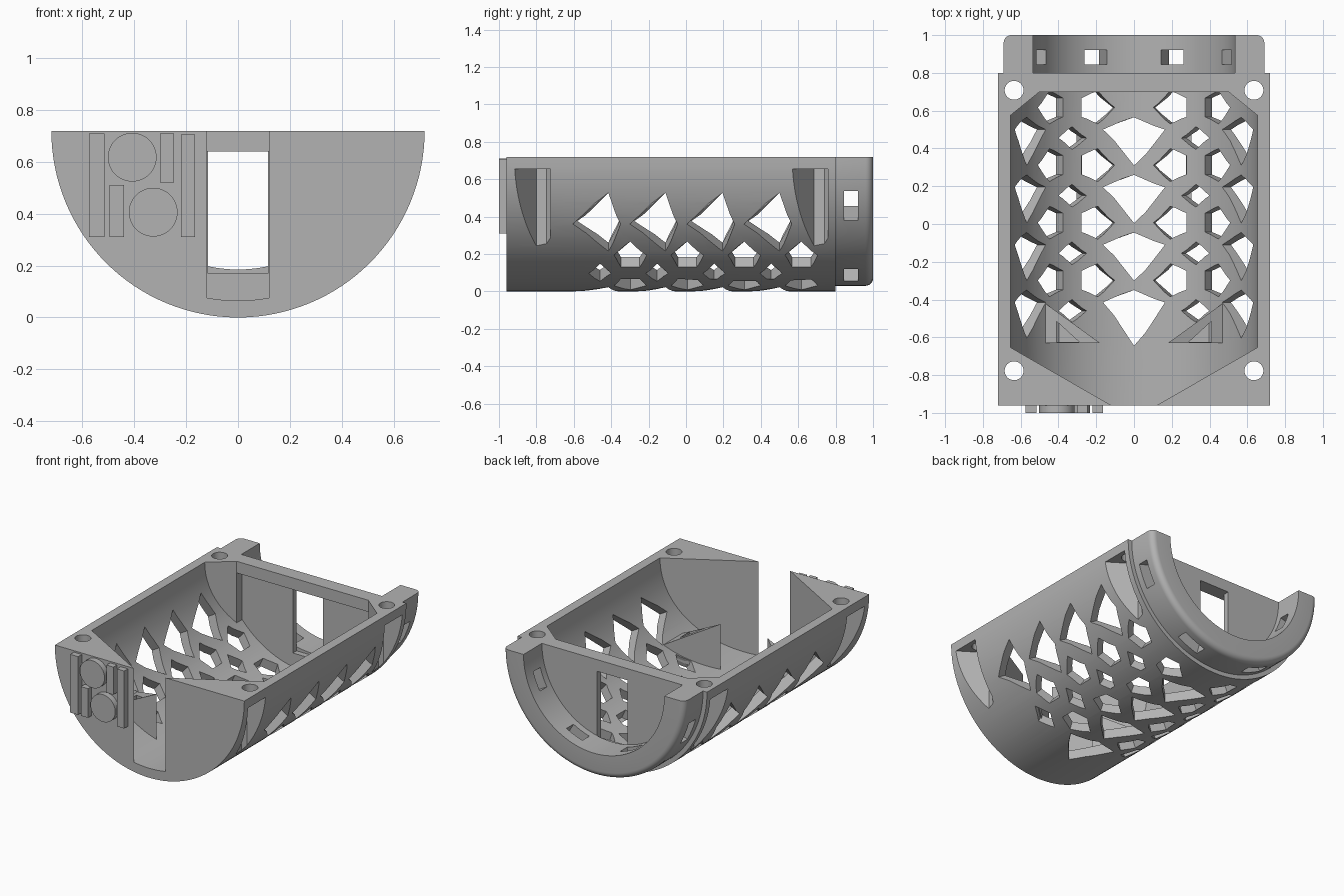
import bpy, bmesh
from math import sin, cos, pi, radians

if "Cube" in bpy.data.objects:
    bpy.data.objects.remove(bpy.data.objects["Cube"])

grey = bpy.data.materials.new("plain grey")
grey.use_nodes = True
grey.diffuse_color = (0.45, 0.45, 0.45, 1)
grey.node_tree.nodes["Principled BSDF"].inputs["Base Color"].default_value = grey.diffuse_color

R, INNER, AXIS_Z = 0.72, 0.655, 0.72
FRONT, BACK, END = -0.96, 0.8, 1.0
PITCH = 0.305


def finish(name, bm):
    bmesh.ops.recalc_face_normals(bm, faces=bm.faces)
    mesh = bpy.data.meshes.new(name)
    bm.to_mesh(mesh)
    bm.free()
    mesh.materials.append(grey)
    obj = bpy.data.objects.new(name, mesh)
    bpy.context.collection.objects.link(obj)
    return obj


def add_solid(bm, rings):
    """Join successive rings of points and cap both ends."""
    loops = [[bm.verts.new(p) for p in ring] for ring in rings]
    n = len(loops[0])
    for a, b in zip(loops, loops[1:]):
        for i in range(n):
            j = (i + 1) % n
            bm.faces.new((a[i], a[j], b[j], b[i]))
    bm.faces.new(loops[0])
    bm.faces.new(loops[-1])


def solid(name, rings):
    bm = bmesh.new()
    add_solid(bm, rings)
    return finish(name, bm)


def prism_z(name, pts, lo, hi):
    return solid(name, [[(x, y, z) for x, y in pts] for z in (lo, hi)])


def prism_y(name, pts, lo, hi):
    return solid(name, [[(x, y, z) for x, z in pts] for y in (lo, hi)])


def box(name, x0, x1, y0, y1, z0, z1):
    return prism_z(name, [(x0, y0), (x1, y0), (x1, y1), (x0, y1)], z0, z1)


def circle(cx, cy, r, n=32):
    return [(cx + r * cos(2 * pi * i / n), cy + r * sin(2 * pi * i / n)) for i in range(n)]


def combine(obj, other, operation):
    mod = obj.modifiers.new("cut", 'BOOLEAN')
    mod.operation, mod.object, mod.solver = operation, other, 'EXACT'
    bpy.context.view_layer.objects.active = obj
    bpy.ops.object.modifier_apply(modifier=mod.name)
    bpy.data.objects.remove(other)


def radial_cutter(polygons, r0, r1):
    """Cutters that point outward from the trough axis; points are (degrees, y)."""
    bm = bmesh.new()
    for poly in polygons:
        add_solid(bm, [[(r * sin(radians(a)), y, AXIS_Z - r * cos(radians(a)))
                        for a, y in poly] for r in (r0, r1)])
    return finish("radial_cutter", bm)


def smooth(obj):
    bpy.ops.object.select_all(action='DESELECT')
    obj.select_set(True)
    bpy.context.view_layer.objects.active = obj
    bpy.ops.object.shade_smooth_by_angle(angle=radians(25))


# Half-round trough
steps = 64
half = [(R * sin(t), AXIS_Z - R * cos(t))
        for t in (-pi / 2 + pi * i / steps for i in range(steps + 1))]
trough = prism_y("trough", half, FRONT, BACK)

# Cavity with solid corners, open front slot and recessed back wall
side = [(0.12, -1.1), (0.12, FRONT), (0.66, -0.65), (0.66, 0.57), (0.5, 0.7)]
cavity = prism_z("cavity", side + [(-x, y) for x, y in reversed(side)], -0.1, 1)
combine(cavity, box("recess", -0.5, 0.5, 0.6, 0.76, -0.05, 0.64), 'UNION')
combine(cavity, prism_y("bore", circle(0, AXIS_Z, INNER, 128), -1.3, 1.3), 'INTERSECT')
combine(trough, cavity, 'DIFFERENCE')
combine(trough, box("window", -0.115, 0.115, 0.73, 0.9, 0.17, 0.64), 'DIFFERENCE')

# Screw holes and the side pockets below them
pocket = [(0.8, -0.725), (0.575, -0.725), (0.55, -0.745), (0.54, -0.8), (0.8, -0.97)]
for s in (-1, 1):
    for shift in (0, 1.485):
        foot = [(s * x, y + shift) for x, y in pocket]
        combine(trough, prism_z("pocket", foot, 0.1, 0.655), 'DIFFERENCE')
        hole = circle(s * 0.635, -0.777 + shift, 0.05)
        combine(trough, prism_z("hole", hole, 0.5, 0.9), 'DIFFERENCE')

# Lattice: kites, small diamonds and pointed cells
cells = []
for k in range(4):
    y0 = -0.605 + k * PITCH
    for a in (-60, 0, 60):
        tip = y0 - 0.04 if k == 0 and a == 0 else y0
        cells.append([(a, tip), (a + 14.5, y0 + 0.19), (a, y0 + 0.255), (a - 14.5, y0 + 0.19)])
    for s in (-1, 1):
        ym = y0 + 0.145
        cells.append([(s * 22.5, ym), (s * 30, ym + 0.06), (s * 37.5, ym), (s * 30, ym - 0.06)])
        yc = y0 + 0.307
        for d in (-1, 1):
            shape = [(5, -0.05), (13, -0.087), (21, 0), (13, 0.087), (5, 0.05)]
            cells.append([(s * (30 + d * a), yc + y) for a, y in shape])
combine(trough, radial_cutter(cells, 0.6, 0.8), 'DIFFERENCE')
smooth(trough)

# Rear collar with a rounded rim and four slots
profile = [(0.535, BACK), (0.69, BACK)]
profile += [(0.65 + 0.04 * cos(t), 0.96 + 0.04 * sin(t)) for t in (pi / 12 * i for i in range(7))]
profile += [(0.535, END)]
collar = solid("rear_collar", [[(r * sin(t), y, AXIS_Z - r * cos(t)) for r, y in profile]
                               for t in (-pi / 2 + pi * i / steps for i in range(steps + 1))])
slots = [[(a - 7, 0.845), (a + 7, 0.845), (a + 7, 0.92), (a - 7, 0.92)]
         for a in (-67.5, -22.5, 22.5, 67.5)]
combine(collar, radial_cutter(slots, 0.45, 0.8), 'DIFFERENCE')
smooth(collar)

# Sloped triangular fins on the trough floor
for s, label in ((-1, "right"), (1, "left")):
    top = [(0.47, -0.42, 0.26), (0.47, -0.63, 0.26), (0.18, -0.63, 0.40)]
    fin = solid(label + "_fin", [[(s * x, y, 0) for x, y, z in top],
                                 [(s * x, y, z) for x, y, z in top]])
    combine(fin, prism_y("bore", circle(0, AXIS_Z, 0.69, 128), -1, 1), 'INTERSECT')
    well = [(s * x, y) for x, y in ((0.41, -0.515), (0.41, -0.625), (0.29, -0.625))]
    combine(fin, prism_z("well", well, 0.2, 0.6), 'DIFFERENCE')

# Raised bars and discs on the front
bars = [(-0.575, -0.515, 0.31, 0.71), (-0.495, -0.44, 0.31, 0.51),
        (-0.3, -0.247, 0.52, 0.71), (-0.22, -0.165, 0.31, 0.705)]
for i, (x0, x1, z0, z1) in enumerate(bars):
    box(f"front_bar_{i + 1}", x0, x1, -END, FRONT, z0, z1)
for i, (x, z) in enumerate([(-0.408, 0.618), (-0.327, 0.406)]):
    smooth(prism_y(f"front_disc_{i + 1}", circle(x, z, 0.094, 48), -END, FRONT))
